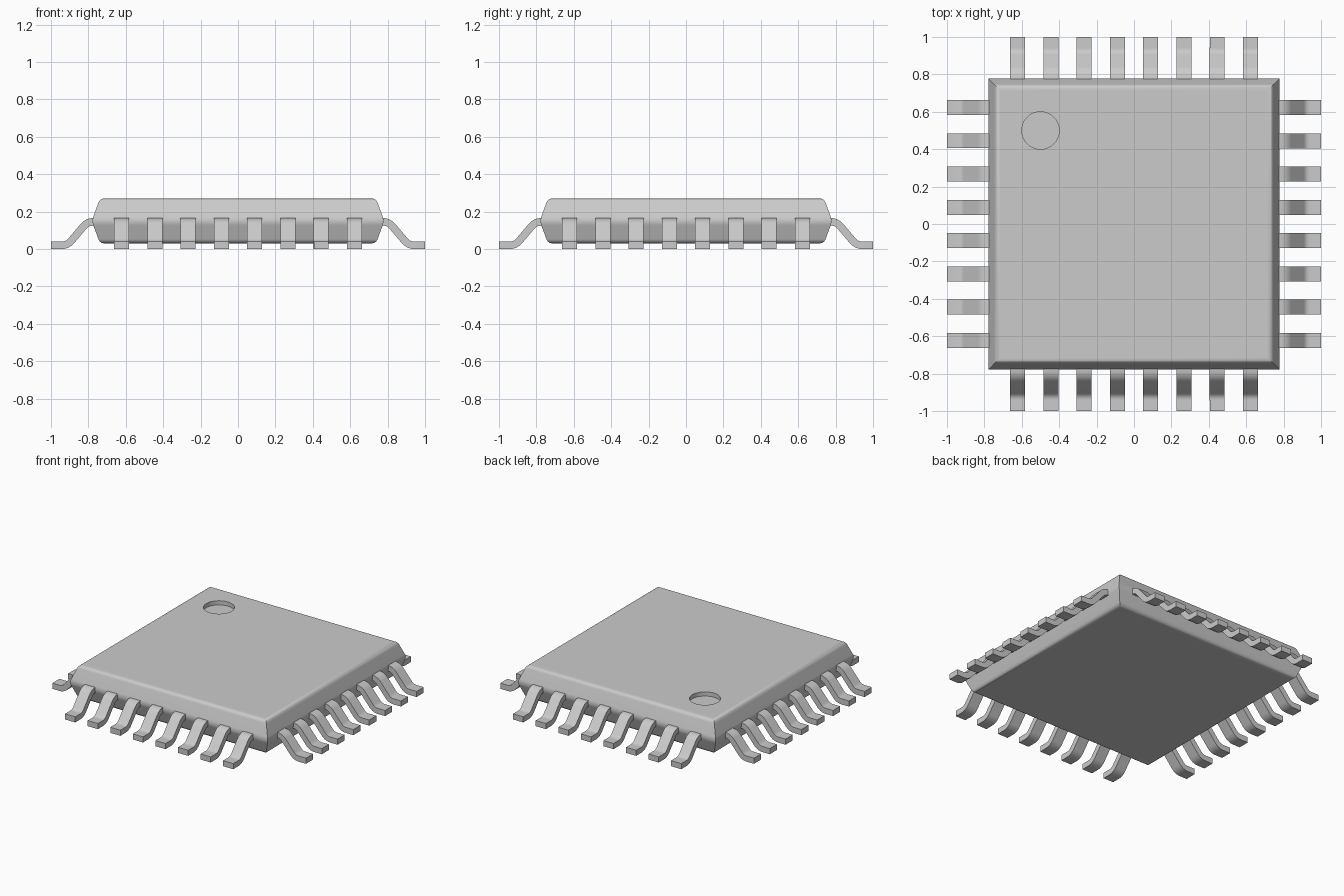
import bpy, bmesh, math
from mathutils import Vector, Matrix

if "Cube" in bpy.data.objects:
    bpy.data.objects.remove(bpy.data.objects["Cube"], do_unlink=True)

grey = bpy.data.materials.new("light_grey")
grey.use_nodes = True
grey.diffuse_color = (0.6, 0.6, 0.6, 1)
bsdf = next(n for n in grey.node_tree.nodes if n.type == "BSDF_PRINCIPLED")
bsdf.inputs["Base Color"].default_value = (0.6, 0.6, 0.6, 1)


def rounded(points, radius, steps=5):
    """Round the inner corners of an open 2D path."""
    pts = [Vector(p) for p in points]
    out = [pts[0]]
    for a, b, c in zip(pts, pts[1:], pts[2:]):
        p = b + (a - b).normalized() * radius
        q = b + (c - b).normalized() * radius
        for i in range(steps + 1):
            t = i / steps
            out.append(p * (1 - t) ** 2 + b * 2 * t * (1 - t) + q * t * t)
    return out + [pts[-1]]


def make_object(name, bm):
    bmesh.ops.recalc_face_normals(bm, faces=bm.faces)
    mesh = bpy.data.meshes.new(name)
    bm.to_mesh(mesh)
    bm.free()
    mesh.materials.append(grey)
    obj = bpy.data.objects.new(name, mesh)
    bpy.context.collection.objects.link(obj)
    return obj


def activate(obj):
    bpy.ops.object.select_all(action="DESELECT")
    obj.select_set(True)
    bpy.context.view_layer.objects.active = obj


def finish(obj):
    activate(obj)
    bpy.ops.object.shade_smooth_by_angle(angle=math.radians(30))
    weighted = obj.modifiers.new("weighted_normals", "WEIGHTED_NORMAL")
    weighted.keep_sharp = True


# Body: square rings stacked along a rounded side profile
side = rounded([(0.70, 0.03), (0.738, 0.03), (0.782, 0.15),
                (0.738, 0.27), (0.70, 0.27)], 0.025)
bm = bmesh.new()
rings = [[bm.verts.new((sx * p.x, sy * p.x, p.y))
          for sx, sy in ((-1, -1), (1, -1), (1, 1), (-1, 1))]
         for p in side[1:-1]]
for low, high in zip(rings, rings[1:]):
    for i in range(4):
        j = (i + 1) % 4
        bm.faces.new((low[i], low[j], high[j], high[i]))
bm.faces.new(rings[0])
bm.faces.new(rings[-1])
body = make_object("package_body", bm)

# Round corner marker sunk into the top
bm = bmesh.new()
bmesh.ops.create_cone(bm, cap_ends=True, segments=64, radius1=0.1, radius2=0.1,
                      depth=0.06, matrix=Matrix.Translation((-0.5, 0.5, 0.27)))
cutter = make_object("marker_cutter", bm)
cutter.hide_render = True
cut = body.modifiers.new("marker_recess", "BOOLEAN")
cut.operation = "DIFFERENCE"
cut.solver = "EXACT"
cut.object = cutter
activate(body)
bpy.ops.object.modifier_apply(modifier=cut.name)
bpy.data.objects.remove(cutter, do_unlink=True)
finish(body)

# Bent leads: a thick strip along a rounded centre line
THICK, WIDTH, PITCH = 0.04, 0.08, 0.178
path = rounded([(0.74, 0.145), (0.805, 0.145), (0.912, 0.02), (1.0, 0.02)], 0.03)
outline_top, outline_low = [], []
for i, p in enumerate(path):
    d = (path[min(i + 1, len(path) - 1)] - path[max(i - 1, 0)]).normalized()
    n = Vector((-d.y, d.x)) * THICK / 2
    outline_top.append(p + n)
    outline_low.append(p - n)


def add_lead(bm, turn, offset):
    rows = [[bm.verts.new(turn @ Vector((p.x, offset + s * WIDTH / 2, p.y)))
             for p, s in ((a, -1), (a, 1), (b, 1), (b, -1))]
            for a, b in zip(outline_top, outline_low)]
    for r, q in zip(rows, rows[1:]):
        for i in range(4):
            j = (i + 1) % 4
            bm.faces.new((r[i], r[j], q[j], q[i]))
    bm.faces.new(rows[0])
    bm.faces.new(rows[-1])


for k, side_name in enumerate(("left", "back", "right", "front")):
    bm = bmesh.new()
    turn = Matrix.Rotation(k * math.pi / 2, 3, "Z")
    for i in range(8):
        add_lead(bm, turn, (i - 3.5) * PITCH)
    finish(make_object(side_name + "_leads", bm))
